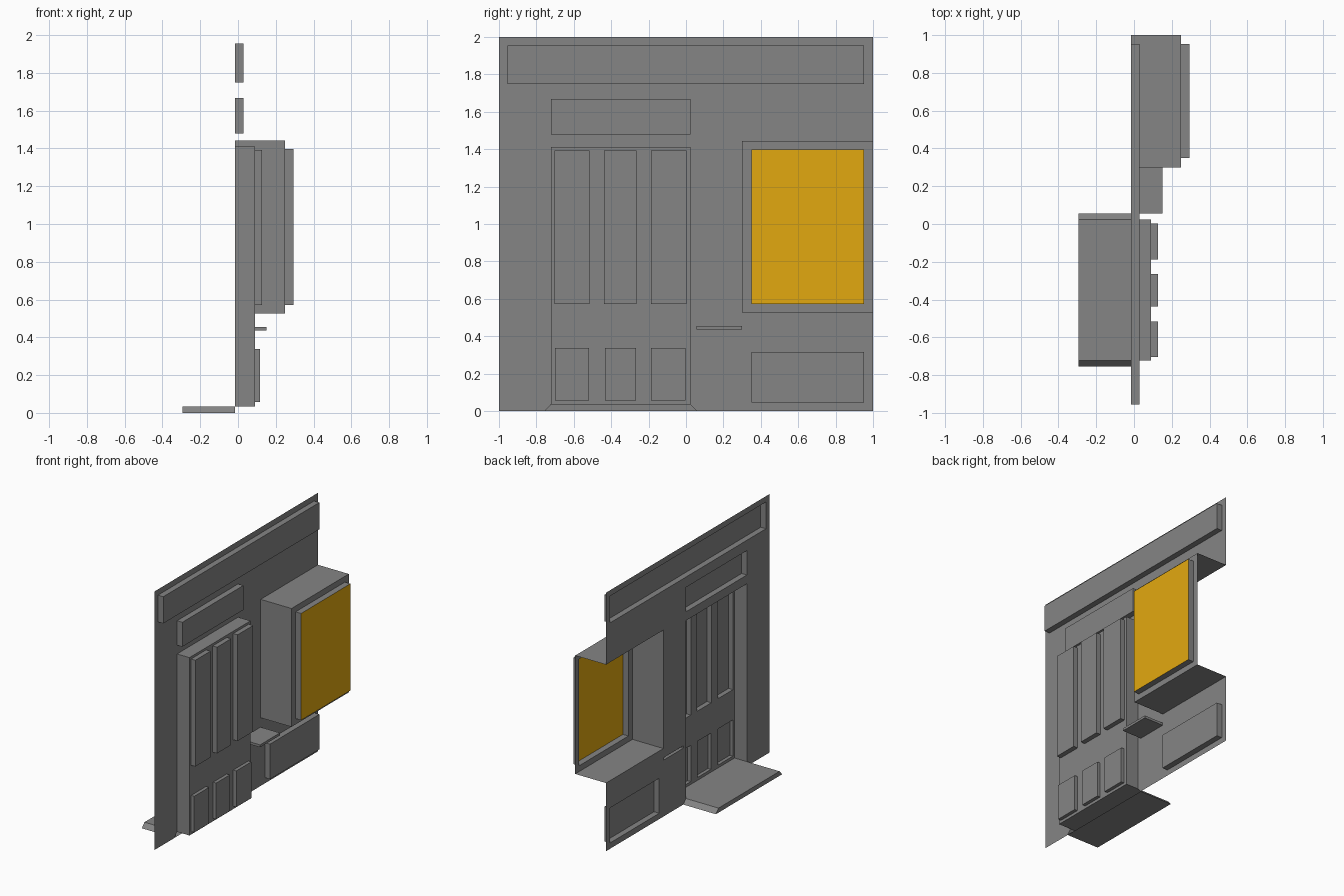
import bpy, bmesh

if "Cube" in bpy.data.objects:
    bpy.data.objects.remove(bpy.data.objects["Cube"])

WALL = -0.016
DOOR = 0.09


def material(name, color):
    mat = bpy.data.materials.new(name)
    mat.diffuse_color = color
    mat.use_nodes = True
    mat.node_tree.nodes["Principled BSDF"].inputs["Base Color"].default_value = mat.diffuse_color
    return mat


dark_grey = material("dark_grey", (0.234, 0.234, 0.234, 1))
yellow = material("yellow_pane", (0.767, 0.397, 0.005, 1))


def finish(bm, name, mat=dark_grey):
    bmesh.ops.remove_doubles(bm, verts=bm.verts, dist=1e-4)
    mesh = bpy.data.meshes.new(name)
    bm.to_mesh(mesh)
    bm.free()
    mesh.materials.append(mat)
    obj = bpy.data.objects.new(name, mesh)
    bpy.context.collection.objects.link(obj)
    return obj


def face(bm, pts):
    return bm.faces.new([bm.verts.new(p) for p in pts])


def sheet(bm, x, rect, holes=()):
    """Flat sheet facing +x with rectangular holes; rect = (y0, y1, z0, z1)."""
    ys = sorted({v for r in (rect, *holes) for v in r[:2]})
    zs = sorted({v for r in (rect, *holes) for v in r[2:]})
    for z0, z1 in zip(zs, zs[1:]):
        for y0, y1 in zip(ys, ys[1:]):
            cy, cz = (y0 + y1) / 2, (z0 + z1) / 2
            if not any(h[0] < cy < h[1] and h[2] < cz < h[3] for h in holes):
                face(bm, [(x, y0, z0), (x, y1, z0), (x, y1, z1), (x, y0, z1)])


def sleeve(bm, x0, x1, outline, skip=()):
    """Side walls between two x positions along a closed (y, z) outline."""
    n = len(outline)
    for i in range(n):
        if i not in skip:
            a, b = outline[i], outline[(i + 1) % n]
            face(bm, [(x0, *a), (x0, *b), (x1, *b), (x1, *a)])


def corners(rect):
    y0, y1, z0, z1 = rect
    return [(y0, z0), (y1, z0), (y1, z1), (y0, z1)]


def pressed_panel(name, rect, x0, x1, holes=(), skip=()):
    """Hollow panel pushed out of a sheet: sides plus a cap, open at the back."""
    bm = bmesh.new()
    sleeve(bm, x0, x1, corners(rect), skip)
    sheet(bm, x1, rect, holes)
    return finish(bm, name)


# Panel layout
sign = (-0.955, 0.953, 1.748, 1.955)
transom = (-0.722, 0.024, 1.479, 1.668)
door = (-0.722, 0.024, 0.035, 1.411)
bay = (0.30, 1.0, 0.527, 1.443)
window = (0.35, 0.953, 0.572, 1.398)
ledge = (0.056, 0.299, 0.436, 0.455)
plinth = (0.35, 0.953, 0.045, 0.316)
step_gap = (-0.754, 0.056, 0.0, 0.035)
upper = [(a, b, 0.571, 1.393) for a, b in ((-0.703, -0.517), (-0.438, -0.265), (-0.187, 0.002))]
lower = [(a, b, 0.057, 0.337) for a, b in ((-0.701, -0.519), (-0.434, -0.267), (-0.187, -0.003))]

# Wall sheet, with slanted corners beside the step opening
bm = bmesh.new()
sheet(bm, WALL, (-1, 1, 0, 2), [sign, transom, door, bay, ledge, plinth, step_gap])
face(bm, [(WALL, step_gap[0], 0), (WALL, door[0], 0.035), (WALL, step_gap[0], 0.035)])
face(bm, [(WALL, step_gap[1], 0), (WALL, step_gap[1], 0.035), (WALL, door[1], 0.035)])
finish(bm, "wall")

# Shallow wall panels and ledge
pressed_panel("top_panel", sign, WALL, 0.029)
pressed_panel("transom_panel", transom, WALL, 0.029)
pressed_panel("lower_wall_panel", plinth, WALL, 0.029)
pressed_panel("ledge", ledge, WALL, 0.15)

# Recessed door with its six panels
pressed_panel("door", door, WALL, DOOR, upper + lower)
for i in range(3):
    pressed_panel(f"door_upper_panel_{i + 1}", upper[i], DOOR, 0.127)
    pressed_panel(f"door_lower_panel_{i + 1}", lower[i], DOOR, 0.116)

# Window bay, open at the wall's outer edge
pressed_panel("window_bay", bay, WALL, 0.248, [window], skip=(1,))
bm = bmesh.new()
sleeve(bm, 0.248, 0.295, corners(window))
finish(bm, "window_frame")

# Yellow pane
bm = bmesh.new()
sheet(bm, 0.295, window)
finish(bm, "window_pane", yellow)

# Door step with sloped ends, projecting to the other side
outline = [(step_gap[0], 0), (step_gap[1], 0), (door[1], 0.035), (door[0], 0.035)]
bm = bmesh.new()
sleeve(bm, WALL, -0.295, outline)
face(bm, [(-0.295, *p) for p in outline])
bmesh.ops.reverse_faces(bm, faces=bm.faces)
finish(bm, "door_step")
